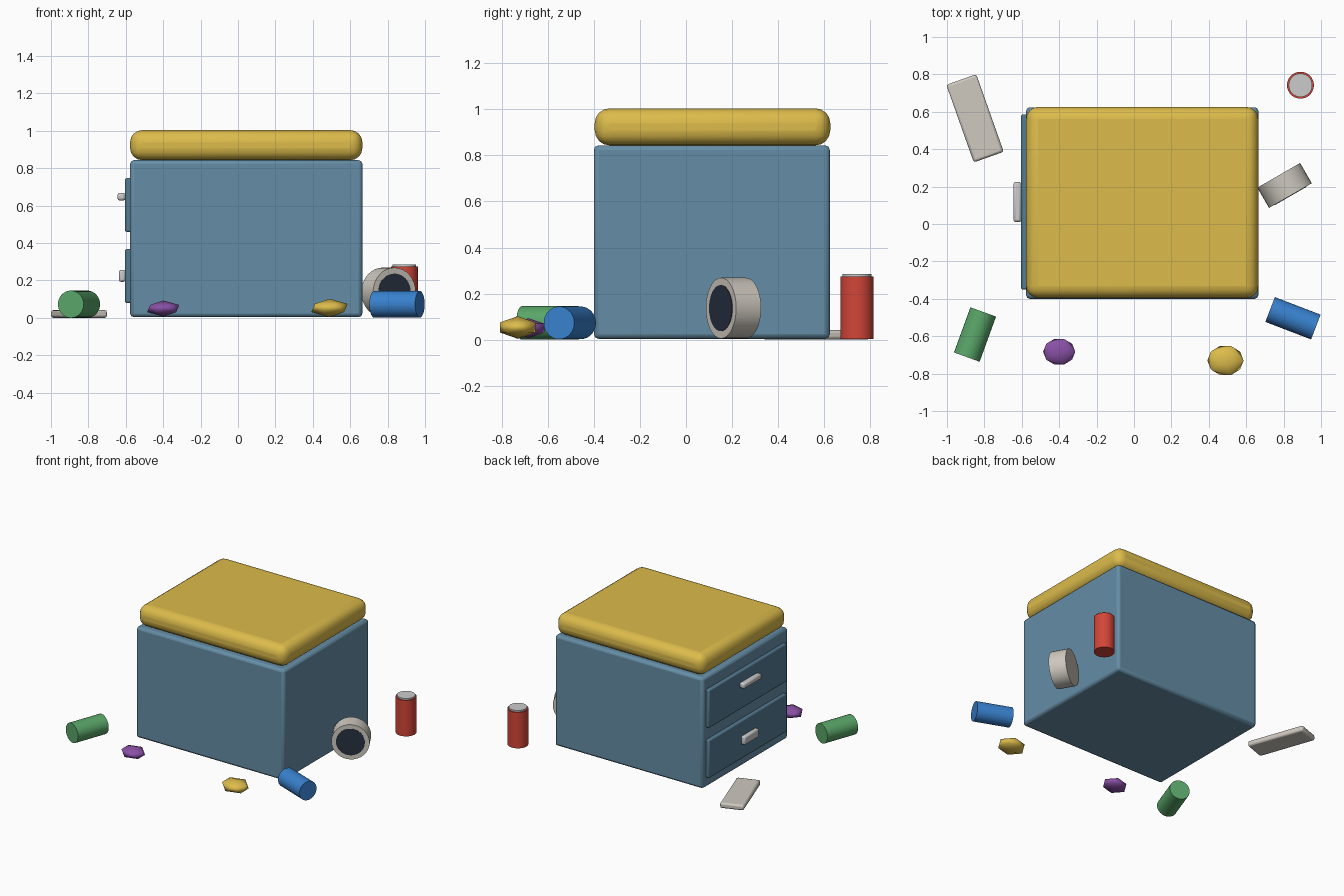
import bpy, math
from mathutils import Vector

if "Cube" in bpy.data.objects:
    bpy.data.objects.remove(bpy.data.objects["Cube"])


def paint(obj, name, rgb):
    mat = bpy.data.materials.get(name) or bpy.data.materials.new(name)
    mat.diffuse_color = (*rgb, 1)
    mat.use_nodes = True
    mat.node_tree.nodes["Principled BSDF"].inputs["Base Color"].default_value = mat.diffuse_color
    obj.data.materials.append(mat)


def finish(obj, name, colour, smooth=True):
    obj.name = name
    if colour:
        paint(obj, *colour)
    if smooth:
        bpy.ops.object.shade_smooth_by_angle(angle=math.radians(35))
    return obj


def box(name, lo, hi, bevel, segments, colour=None, turn=0):
    lo, hi = Vector(lo), Vector(hi)
    bpy.ops.mesh.primitive_cube_add(size=1, location=(lo + hi) / 2)
    obj = bpy.context.object
    obj.scale = hi - lo
    bpy.ops.object.transform_apply(location=False, rotation=False, scale=True)
    obj.rotation_euler.z = math.radians(turn)
    finish(obj, name, colour)
    mod = obj.modifiers.new("round", 'BEVEL')
    mod.width, mod.segments = bevel, segments
    return obj


def cylinder(name, centre, radius, length, colour=None, turn=None):
    # turn: heading of the axis in the ground plane; None keeps it upright
    rot = (0, 0, 0) if turn is None else (0, math.pi / 2, math.radians(turn))
    bpy.ops.mesh.primitive_cylinder_add(vertices=32, radius=radius, depth=length,
                                        location=centre, rotation=rot)
    return finish(bpy.context.object, name, colour)


def pebble(name, centre, radii, colour):
    bpy.ops.mesh.primitive_ico_sphere_add(subdivisions=1, radius=1, location=centre)
    obj = bpy.context.object
    obj.scale = radii
    obj.name = name
    paint(obj, *colour)
    bpy.ops.object.shade_smooth()
    return obj


BLUE = ("cabinet blue", (0.13, 0.27, 0.38))
DRAWER = ("drawer blue", (0.09, 0.20, 0.29))
YELLOW = ("cushion yellow", (0.72, 0.50, 0.07))
RED = ("red", (0.65, 0.06, 0.04))
BRIGHT = ("bright blue", (0.04, 0.22, 0.62))
GREEN = ("green", (0.10, 0.38, 0.14))
PURPLE = ("purple", (0.25, 0.08, 0.38))
CREAM = ("cream", (0.62, 0.58, 0.52))
DARK = ("dark face", (0.02, 0.03, 0.05))

# Cabinet and cushion
box("cabinet", (-0.577, -0.40, 0.004), (0.665, 0.624, 0.843), 0.02, 2, BLUE)
box("cushion", (-0.577, -0.396, 0.843), (0.665, 0.626, 1.004), 0.065, 4, YELLOW)

# Drawer fronts on the left side, with unequal handles
for tag, z in (("lower", 0.08), ("upper", 0.46)):
    box(tag + "_drawer", (-0.604, -0.35, z), (-0.57, 0.585, z + 0.287), 0.008, 2, DRAWER)
box("upper_handle", (-0.645, 0.01, 0.627), (-0.602, 0.225, 0.669), 0.013, 2)
box("lower_handle", (-0.637, 0.03, 0.193), (-0.602, 0.205, 0.257), 0.011, 2)

# Slab lying on the floor
box("slab", (-0.935, 0.345, 0), (-0.765, 0.785, 0.042), 0.013, 2, CREAM, turn=19.5)

# Upright can with lid
cylinder("can", (0.89, 0.742, 0.138), 0.072, 0.272, RED)
cylinder("can_lid", (0.89, 0.742, 0.276), 0.063, 0.018)

# Lying cylinders
cylinder("blue_roll", (0.85, -0.504, 0.073), 0.071, 0.262, BRIGHT, -21)
cylinder("green_roll", (-0.85, -0.591, 0.073), 0.073, 0.257, GREEN, 70)

# Drum on its side with a dark round face
heading = math.radians(-60)
axis = Vector((math.cos(heading), math.sin(heading), 0))
centre = Vector((0.805, 0.206, 0.137))
cylinder("drum", centre, 0.132, 0.125, CREAM, -60)
cylinder("drum_face", centre + axis * 0.06, 0.1, 0.01, DARK, -60)

# Faceted pebbles
pebble("purple_pebble", (-0.40, -0.683, 0.05), (0.096, 0.08, 0.043), PURPLE)
pebble("yellow_pebble", (0.489, -0.73, 0.053), (0.108, 0.091, 0.049), YELLOW)
